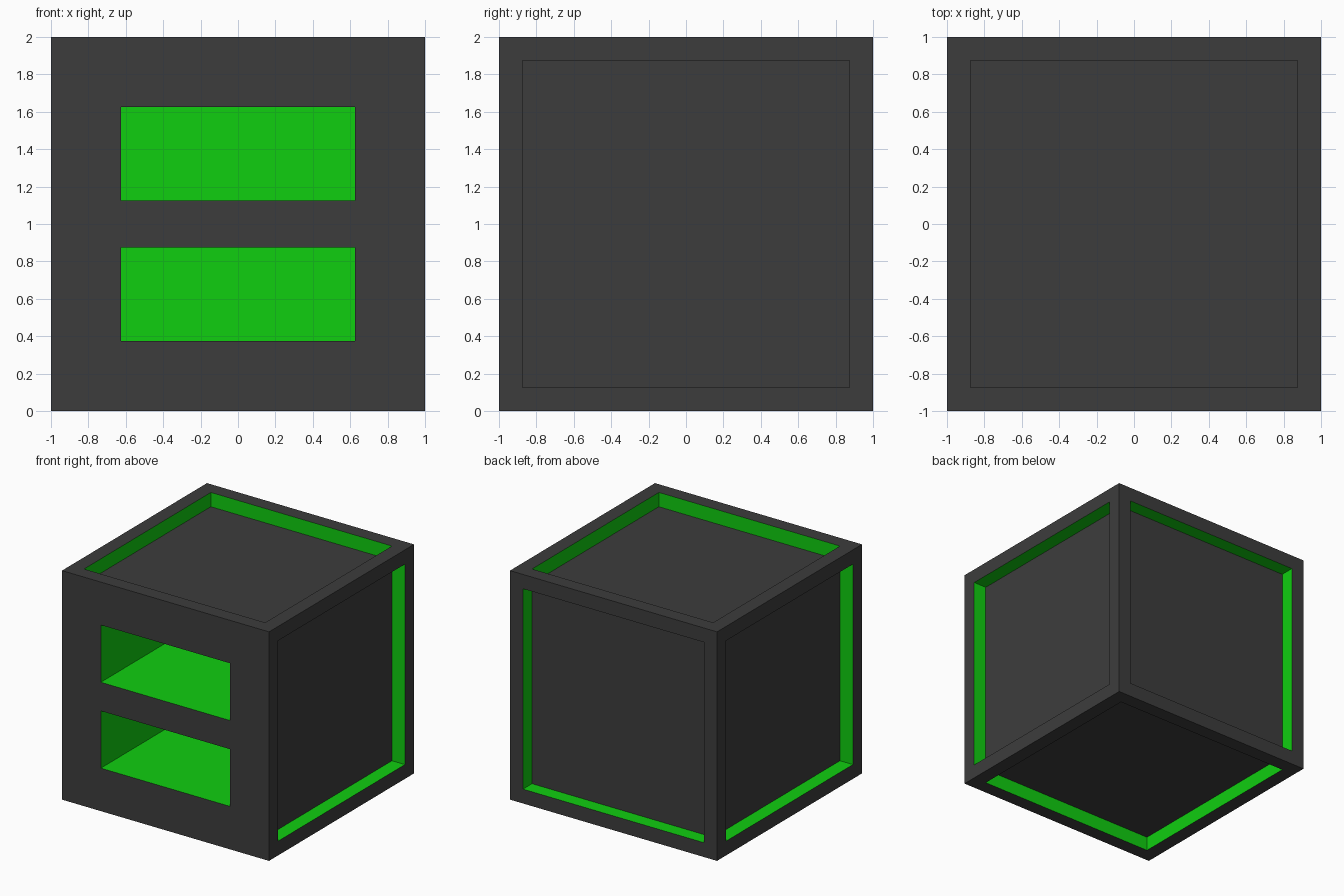
import bpy
import bmesh
from mathutils import Vector

default_cube = bpy.data.objects.get("Cube")
if default_cube:
    bpy.data.objects.remove(default_cube, do_unlink=True)

BORDER = 0.125      # frame width and panel recess
SLOT_X = 0.625      # half width of the slots
SLOT_DEPTH = 1.25
GREY, GREEN = 0, 1


def make_material(name, colour):
    mat = bpy.data.materials.new(name)
    mat.use_nodes = True
    mat.diffuse_color = colour
    mat.node_tree.nodes["Principled BSDF"].inputs["Base Color"].default_value = colour
    return mat


def sink(bm, faces, depth):
    """Push faces straight inward and colour the new side walls green."""
    walls = bmesh.ops.inset_individual(bm, faces=faces, thickness=0, depth=-depth)
    for wall in walls["faces"]:
        wall.material_index = GREEN


def front_faces(bm):
    return [f for f in bm.faces if f.calc_center_median().y < -0.99]


bm = bmesh.new()
bmesh.ops.create_cube(bm, size=2)

# Recessed panels on every side but the front
panels = [f for f in bm.faces if f.calc_center_median().y > -0.5]
bmesh.ops.inset_individual(bm, faces=panels, thickness=BORDER, use_even_offset=True)
sink(bm, panels, BORDER)

# Cut the front into a grid that outlines the two slots
cuts = [("X", s * SLOT_X) for s in (-1, 1)]
cuts += [("Z", s * h) for s in (-1, 1) for h in (BORDER, SLOT_X)]
for axis, offset in cuts:
    normal = Vector((axis == "X", 0, axis == "Z"))
    faces = front_faces(bm)
    geom = set(faces)
    for f in faces:
        geom.update(f.edges, f.verts)
    bmesh.ops.bisect_plane(bm, geom=list(geom), dist=0.0001,
                           plane_co=normal * offset, plane_no=normal)

# Two deep green slots
slots = []
for f in front_faces(bm):
    c = f.calc_center_median()
    if abs(c.x) < SLOT_X and BORDER < abs(c.z) < SLOT_X:
        slots.append(f)
sink(bm, slots, SLOT_DEPTH)
for f in slots:
    f.material_index = GREEN

# Stand the block on the ground
bmesh.ops.translate(bm, verts=bm.verts, vec=(0, 0, 1))
mesh = bpy.data.meshes.new("slotted_block")
bm.to_mesh(mesh)
bm.free()
mesh.materials.append(make_material("dark grey", (0.046, 0.046, 0.046, 1)))
mesh.materials.append(make_material("bright green", (0.005, 0.62, 0.005, 1)))
block = bpy.data.objects.new("slotted_block", mesh)
bpy.context.collection.objects.link(block)
